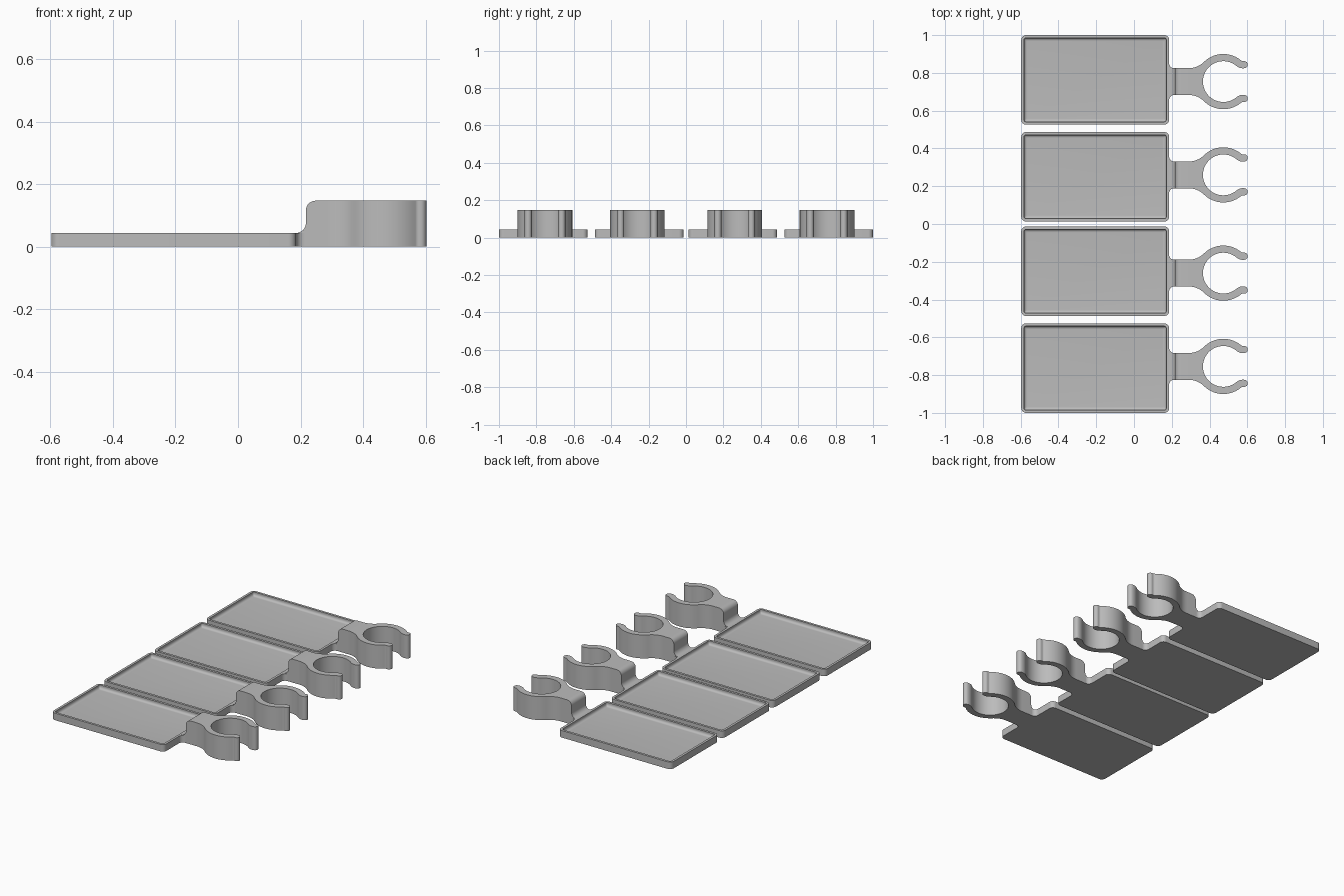
import bpy
import bmesh
from math import sin, cos, pi, radians, atan2

cube = bpy.data.objects.get("Cube")
if cube:
    bpy.data.objects.remove(cube)

GREY = (0.5, 0.5, 0.5, 1)
mat = bpy.data.materials.new("plain grey")
mat.use_nodes = True
mat.diffuse_color = GREY
mat.node_tree.nodes["Principled BSDF"].inputs["Base Color"].default_value = GREY

RIM = 0.044          # tray height
TOP = 0.147          # clip height
X0, X1 = -0.597, 0.186
HALF = 0.237         # half the tray width
STEM = 0.071         # half the stem width


def arc(cx, cy, r, a0, a1, n=8):
    return [(cx + r * cos(radians(a0 + (a1 - a0) * i / n)),
             cy + r * sin(radians(a0 + (a1 - a0) * i / n))) for i in range(n + 1)]


def finish(bm, name, y):
    bmesh.ops.remove_doubles(bm, verts=bm.verts, dist=1e-5)
    bmesh.ops.recalc_face_normals(bm, faces=bm.faces)
    mesh = bpy.data.meshes.new(name)
    bm.to_mesh(mesh)
    bm.free()
    mesh.materials.append(mat)
    ob = bpy.data.objects.new(name, mesh)
    bpy.context.collection.objects.link(ob)
    ob.location.y = y
    bpy.ops.object.select_all(action="DESELECT")
    ob.select_set(True)
    bpy.context.view_layer.objects.active = ob
    bpy.ops.object.shade_smooth_by_angle(angle=radians(35))


def prism(bm, points, direction):
    """Extrude a closed outline of 3D points."""
    face = bm.faces.new([bm.verts.new(p) for p in points])
    res = bmesh.ops.extrude_face_region(bm, geom=[face], use_keep_orig=True)
    new = [v for v in res["geom"] if isinstance(v, bmesh.types.BMVert)]
    bmesh.ops.translate(bm, verts=new, vec=direction)


def rounded_rect(inset):
    r = max(0.026 - inset, 0.007)
    x0, x1, h = X0 + inset + r, X1 - inset - r, HALF - inset - r
    return (arc(x1, h, r, 0, 90) + arc(x0, h, r, 90, 180)
            + arc(x0, -h, r, 180, 270) + arc(x1, -h, r, 270, 360))


def make_tray(name, y):
    # Stacked rounded rectangles: outer wall, rim, inner wall, floor fillet
    steps = [(0, 0), (0, RIM), (0.015, RIM)] + arc(0.031, 0.036, 0.016, 180, 270, 6)
    bm = bmesh.new()
    rings = [[bm.verts.new((px, py, z)) for px, py in rounded_rect(i)] for i, z in steps]
    for a, b in zip(rings, rings[1:]):
        for i in range(len(a)):
            j = (i + 1) % len(a)
            bm.faces.new((a[i], a[j], b[j], b[i]))
    bm.faces.new(rings[0])
    bm.faces.new(rings[-1])
    finish(bm, name, y)


def make_stem(name, y):
    # Side profile with a concave foot and a rounded shoulder
    r = 0.031
    side = ([(X1 - 0.003, 0), (0.29, 0), (0.29, TOP)]
            + arc(0.217 + r, TOP - r, r, 90, 180)
            + arc(0.217 - r, RIM + r, r, 0, -90) + [(X1 - 0.003, RIM)])
    bm = bmesh.new()
    prism(bm, [(px, -STEM, pz) for px, pz in side], (0, 2 * STEM, 0))
    # Small plan fillets where the stem meets the tray
    f = 0.026
    for s in (-1, 1):
        plan = ([(X1 - 0.002, STEM - 0.002), (X1 + f, STEM - 0.002)]
                + arc(X1 + f, STEM + f, f, 270, 180) + [(X1 - 0.002, STEM + f)])
        prism(bm, [(px, s * py, 0) for px, py in plan], (0, 0, RIM))
    finish(bm, name, y)


def make_clip(name, y):
    cx, ro, ri = 0.473, 0.146, 0.108
    rm, hw = (ro + ri) / 2, (ro - ri) / 2
    # Fillet tangent to the stem side and to the outer ring
    d = cx - 0.29
    rf = (d * d + STEM ** 2 - ro ** 2) / (2 * (ro - STEM))
    ang = atan2(STEM + rf, -d) * 180 / pi
    # The arm turns outward near its end and finishes in a round tip
    a_end, flare = 50, 0.035
    ox = cx + (rm + flare) * cos(radians(a_end))
    oy = (rm + flare) * sin(radians(a_end))
    b0, b1 = 180 + a_end, 180 + a_end + 50
    tx, ty = ox + flare * cos(radians(b1)), oy + flare * sin(radians(b1))
    half = (arc(0.29, STEM + rf, rf, 270, 180 + ang, 10)
            + arc(cx, 0, ro, ang, a_end, 20)[1:]
            + arc(ox, oy, flare - hw, b0, b1)[1:]
            + arc(tx, ty, hw, b1 - 180, b1 - 360, 10)[1:]
            + arc(ox, oy, flare + hw, b1, b0)[1:]
            + arc(cx, 0, ri, a_end, 180, 30)[1:])
    outline = half + [(px, -py) for px, py in reversed(half[:-1])]
    bm = bmesh.new()
    prism(bm, [(px, py, 0) for px, py in outline], (0, 0, TOP))
    finish(bm, name, y)


# Four trays in mirrored pairs, each with its clip slightly off centre
for i, (tray_y, clip_y) in enumerate([(0.763, 0.754), (0.25, 0.26),
                                      (-0.25, -0.26), (-0.763, -0.754)], 1):
    make_tray(f"tray_{i}", tray_y)
    make_stem(f"stem_{i}", clip_y)
    make_clip(f"clip_{i}", clip_y)
